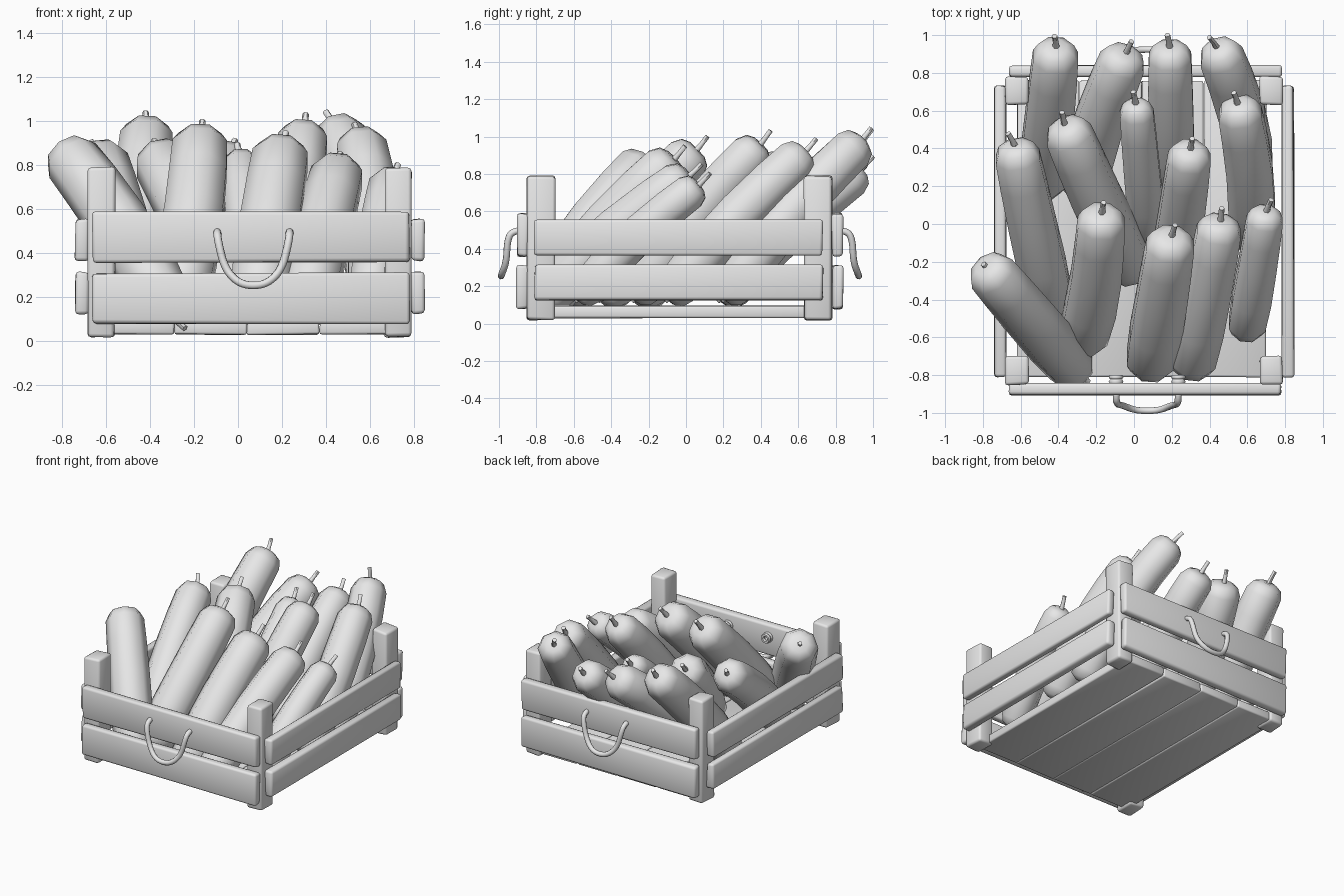
import bpy, bmesh, math, random
from mathutils import Vector

random.seed(4)
if "Cube" in bpy.data.objects:
    bpy.data.objects.remove(bpy.data.objects["Cube"])

grey = bpy.data.materials.new("plain_grey")
grey.use_nodes = True
grey.diffuse_color = (0.8, 0.8, 0.8, 1)
grey.node_tree.nodes["Principled BSDF"].inputs["Base Color"].default_value = grey.diffuse_color


def finish(obj, angle=40):
    """Assign the material and smooth the soft edges."""
    obj.data.materials.append(grey)
    bpy.ops.object.select_all(action='DESELECT')
    obj.select_set(True)
    bpy.context.view_layer.objects.active = obj
    bpy.ops.object.shade_smooth_by_angle(angle=math.radians(angle))


def from_bmesh(name, bm, angle=40):
    bmesh.ops.recalc_face_normals(bm, faces=bm.faces)
    mesh = bpy.data.meshes.new(name)
    bm.to_mesh(mesh)
    bm.free()
    obj = bpy.data.objects.new(name, mesh)
    bpy.context.collection.objects.link(obj)
    finish(obj, angle)
    return obj


def board(name, xs, ys, zs, wobble=0.005, round_by=0.016):
    """A slightly uneven, round-edged piece of timber."""
    bm = bmesh.new()
    bmesh.ops.create_cube(bm, size=1)
    for v in bm.verts:
        for i, (lo, hi) in enumerate((xs, ys, zs)):
            v.co[i] = (lo if v.co[i] < 0 else hi) + random.uniform(-wobble, wobble)
    bmesh.ops.bevel(bm, geom=bm.edges[:], offset=round_by, segments=2,
                    profile=0.5, affect='EDGES')
    return from_bmesh(name, bm, 60)


def tube(name, points, radius):
    """A round tube through a smooth path."""
    curve = bpy.data.curves.new(name, 'CURVE')
    curve.dimensions = '3D'
    curve.bevel_depth = radius
    curve.bevel_resolution = 2
    curve.resolution_u = 5
    curve.use_fill_caps = True
    spline = curve.splines.new('NURBS')
    spline.points.add(len(points) - 1)
    for p, co in zip(spline.points, points):
        p.co = (*co, 1)
    spline.use_endpoint_u = True
    spline.order_u = 3
    obj = bpy.data.objects.new(name, curve)
    bpy.context.collection.objects.link(obj)
    bpy.ops.object.select_all(action='DESELECT')
    obj.select_set(True)
    bpy.context.view_layer.objects.active = obj
    bpy.ops.object.convert(target='MESH')
    finish(bpy.context.object, 60)


def loft(name, rings, sides=8):
    """Skin a row of (centre, direction, radius) rings with capped ends."""
    bm = bmesh.new()
    loops = []
    for centre, direction, radius in rings:
        u = direction.cross(Vector((1, 0, 0))).normalized()
        w = direction.cross(u).normalized()
        turns = [2 * math.pi * (k + 0.5) / sides for k in range(sides)]
        loops.append([bm.verts.new(centre + radius * (u * math.cos(a) + w * math.sin(a)))
                      for a in turns])
    for a, b in zip(loops, loops[1:]):
        for k in range(sides):
            n = (k + 1) % sides
            bm.faces.new((a[k], a[n], b[n], b[k]))
    bm.faces.new(loops[0])
    bm.faces.new(loops[-1])
    return from_bmesh(name, bm, 60)


# Long vegetable: position along the body, relative thickness
PROFILE = [(0, .45), (.025, .82), (.08, 1.03), (.3, 1.1), (.55, 1.08), (.78, 1.05),
           (.93, 1.01), (.98, .8), (1, .45)]


def vegetable(name, tip, base, radius, bow=0, lean=0, flipped=False):
    tip, base = Vector(tip), Vector(base)
    axis = (tip - base).normalized()
    lift = axis.cross(Vector((-1, 0, 0))).normalized() * 0.03
    offset = lift + Vector((bow, 0, 0))
    rings = []
    for t, r in PROFILE:
        slope = math.pi * math.cos(math.pi * t) * offset
        rings.append((base.lerp(tip, t) + math.sin(math.pi * t) * offset,
                      (tip - base + slope).normalized(), r * radius))
    loft(name, rings)
    # Stem at one end, small blossom nub at the other
    stem_at, nub_at, out = (base, tip, -axis) if flipped else (tip, base, axis)
    aim = (out + Vector((lean, 0, .1))).normalized()
    loft(name + "_stem", [(stem_at - out * .02, aim, .02), (stem_at + aim * .04, aim, .015),
                          (stem_at + aim * .09, aim, .015)], 6)
    loft(name + "_nub", [(nub_at + out * .02, out, .02), (nub_at - out * .015, out, .015)], 6)


# Corner posts
for depth, ys in (("front", (-.85, -.70)), ("back", (.63, .78))):
    for hand, xs in (("right", (-.68, -.56)), ("left", (.665, .785))):
        board(f"{depth}_{hand}_post", xs, ys, (.02, .79))

# Side, front and back slats
for level, z_end, z_side in (("lower", (.08, .31), (.125, .315)),
                             ("upper", (.36, .59), (.365, .555))):
    board(f"front_{level}_slat", (-.66, .78), (-.905, -.845), z_end)
    board(f"back_{level}_slat", (-.66, .78), (.78, .84), z_end)
    board(f"right_{level}_slat", (-.74, -.68), (-.81, .73), z_side)
    board(f"left_{level}_slat", (.785, .845), (-.81, .73), z_side)

# Floor planks
start, width = -.62, .33
for i in range(4):
    x = start + i * width
    board(f"floor_plank_{i + 1}", (x + .001, x + width - .001), (-.81, .76), (.03, .095), .003, .01)

# Rope handles with inner knots
for depth, face, out in (("front", -.905, -1), ("back", .84, 1)):
    path = [(-.095, -.06, .50), (-.095, .02, .50), (-.09, .05, .45), (-.06, .055, .33),
            (.0, .08, .265), (.07, .085, .25)]
    path += [(.14 - x, y, z) for x, y, z in reversed(path[:-1])]
    tube(f"{depth}_handle", [(x, face + out * y, z) for x, y, z in path], .018)
    for hand, x in (("right", -.095), ("left", .235)):
        for k in (.07, .095):
            bpy.ops.mesh.primitive_torus_add(
                location=(x, face - out * k, .50), rotation=(math.pi / 2, 0, 0),
                major_radius=.026, minor_radius=.013, major_segments=12, minor_segments=6)
            bpy.context.object.name = f"{depth}_{hand}_knot"
            finish(bpy.context.object, 60)

# Heap of vegetables: tip, base, radius, sideways bow, stem lean
heap = [
    ((-.79, -.22, .87), (-.30, -.79, .11), .13, .02, .25),
    ((-.63, .42, .85), (-.43, -.46, .13), .125, 0, -.3),
    ((-.37, .53, .85), (.0, -.27, .13), .13, 0, .2),
    ((-.17, .06, .93), (-.28, -.64, .13), .133, .02, 0),
    ((.2, -.06, .88), (.08, -.77, .09), .135, 0, .1),
    ((.46, .02, .79), (.30, -.78, .11), .125, 0, -.1),
    ((.70, .07, .74), (.59, -.58, .13), .102, 0, .2),
    ((.3, .4, .96), (.2, -.28, .13), .12, 0, 0),
    ((-.41, .94, .97), (-.49, .18, .13), .128, 0, -.2),
    ((-.04, .91, .85), (-.28, .18, .13), .128, -.03, .1),
    ((.19, .94, .83), (.2, .18, .13), .12, 0, -.15),
    ((.44, .94, .98), (.62, .2, .13), .122, .05, -.4),
    ((.55, .64, .92), (.62, -.1, .13), .122, .03, -.2),
    ((.01, .64, .83), (.08, -.1, .13), .095, 0, -.1),
]
for i, (tip, base, radius, bow, lean) in enumerate(heap):
    vegetable(f"vegetable_{i + 1}", tip, base, radius, bow, lean, flipped=(i == 0))
